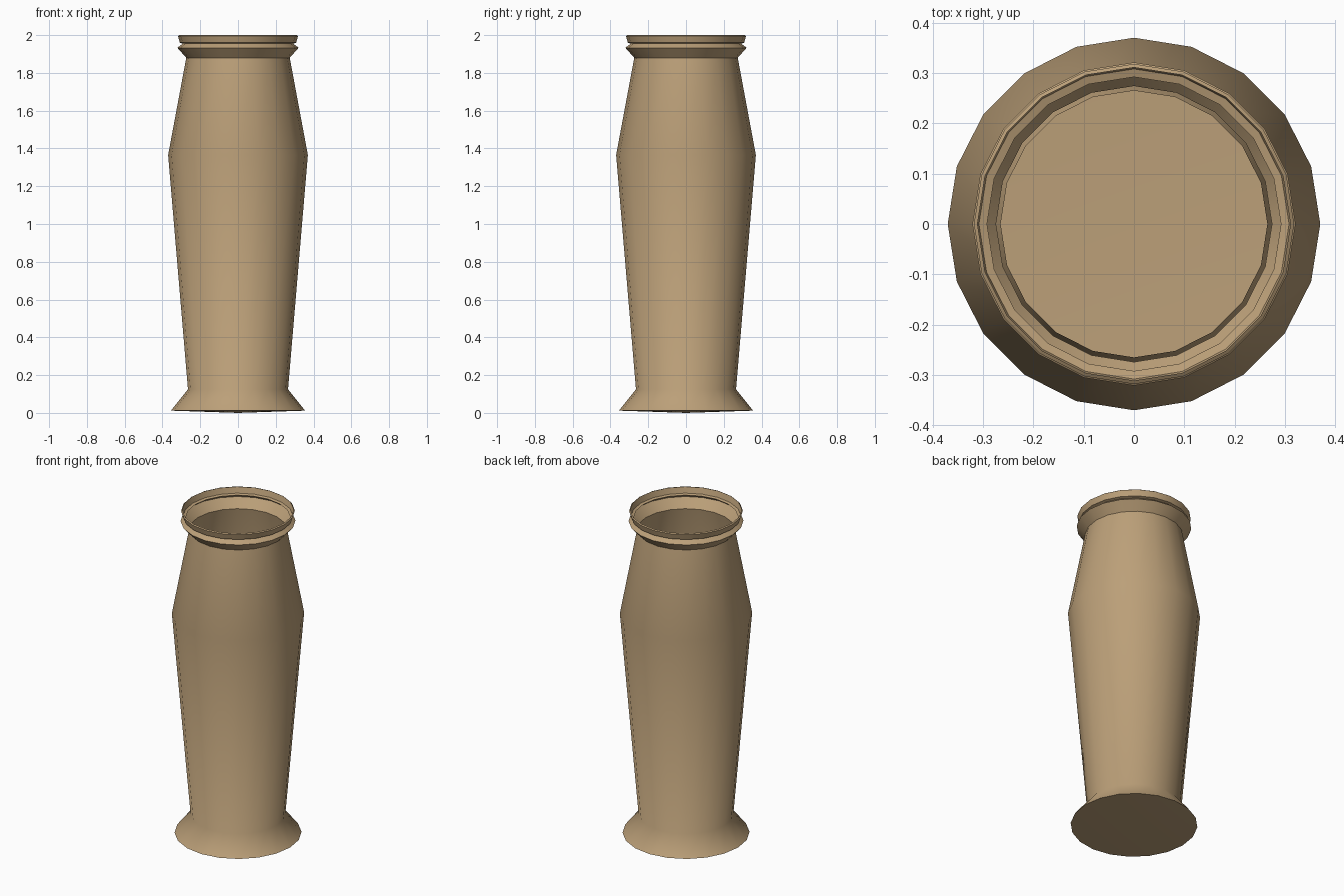
import bpy, bmesh, math

if "Cube" in bpy.data.objects:
    bpy.data.objects.remove(bpy.data.objects["Cube"])

SIDES = 20
# (radius, height) from foot to lip; the shell is a single thin sheet
PROFILE = [(0.355, 0.012), (0.265, 0.125), (0.37, 1.365), (0.274, 1.88),
           (0.321, 1.933), (0.292, 1.955), (0.308, 1.96), (0.318, 1.995), (0.311, 2.0)]

bm = bmesh.new()

# vase wall: revolve the profile
rings = [[bm.verts.new((r * math.cos(2 * math.pi * i / SIDES),
                        r * math.sin(2 * math.pi * i / SIDES), z))
          for i in range(SIDES)] for r, z in PROFILE]
for low, high in zip(rings, rings[1:]):
    for i in range(SIDES):
        j = (i + 1) % SIDES
        bm.faces.new((low[i], low[j], high[j], high[i]))

# slightly convex base, also seen as the floor inside
centre = bm.verts.new((0, 0, 0))
for i in range(SIDES):
    bm.faces.new((rings[0][(i + 1) % SIDES], rings[0][i], centre))

mesh = bpy.data.meshes.new("vase")
bm.to_mesh(mesh)
bm.free()
vase = bpy.data.objects.new("vase", mesh)
bpy.context.collection.objects.link(vase)

# clay colour
clay = bpy.data.materials.new("clay")
clay.diffuse_color = (0.50, 0.35, 0.19, 1)
clay.use_nodes = True
clay.node_tree.nodes["Principled BSDF"].inputs["Base Color"].default_value = clay.diffuse_color
mesh.materials.append(clay)

# smooth sides with crisp rim and foot edges
bpy.context.view_layer.objects.active = vase
vase.select_set(True)
bpy.ops.object.shade_smooth_by_angle(angle=math.radians(45))
